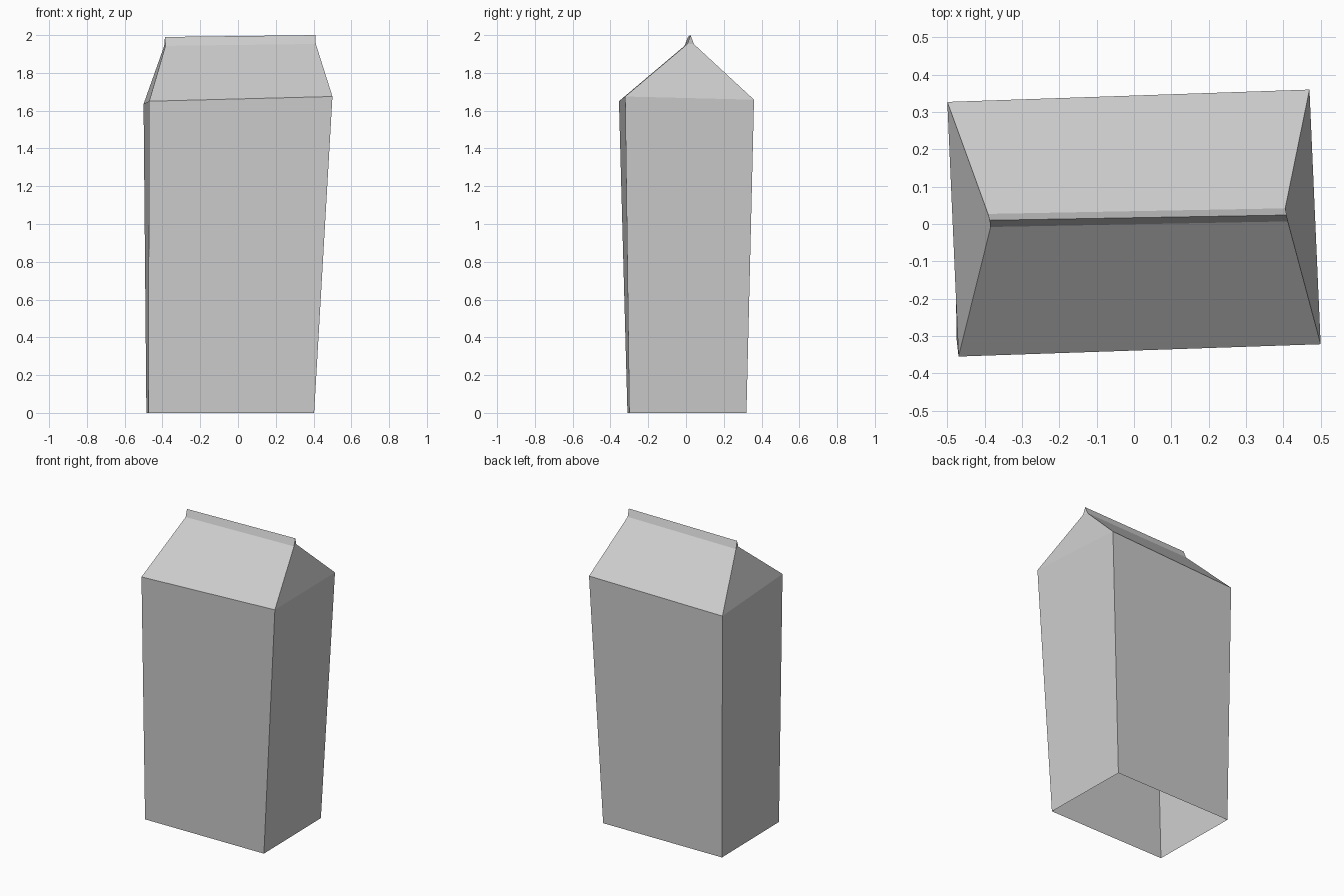
import bpy, bmesh

default = bpy.data.objects.get("Cube")
if default:
    bpy.data.objects.remove(default, do_unlink=True)

card = bpy.data.materials.new("light grey card")
card.use_nodes = True
colour = (0.61, 0.61, 0.61, 1)
card.diffuse_color = colour
card.node_tree.nodes["Principled BSDF"].inputs["Base Color"].default_value = colour


def loft(name, lower, upper):
    """Join two four-cornered rings with walls, leaving both ends open."""
    bm = bmesh.new()
    a, b = ([bm.verts.new(p) for p in ring] for ring in (lower, upper))
    for i in range(4):
        j = (i + 1) % 4
        bm.faces.new((a[i], a[j], b[j], b[i]))
    # Corners that meet along the seam merge, so its ends become triangles
    bmesh.ops.remove_doubles(bm, verts=bm.verts, dist=0.0005)
    mesh = bpy.data.meshes.new(name)
    bm.to_mesh(mesh)
    bm.free()
    mesh.materials.append(card)
    obj = bpy.data.objects.new(name, mesh)
    bpy.context.collection.objects.link(obj)


# Rings run front left, front right, back right, back left as seen from the front
base = [(-0.475, -0.31, 0), (0.403, -0.30, 0), (0.393, 0.32, 0), (-0.485, 0.31, 0)]
shoulder = [(-0.47, -0.355, 1.65), (0.50, -0.322, 1.675),
            (0.47, 0.36, 1.658), (-0.50, 0.327, 1.635)]
neck = [(-0.384, -0.008, 1.943), (0.412, 0.007, 1.953),
        (0.405, 0.042, 1.952), (-0.391, 0.027, 1.942)]
ridge_left, ridge_right = (-0.387, 0.01, 1.99), (0.409, 0.024, 2.0)

loft("carton_body", base, shoulder)
loft("gable_roof", shoulder, neck)
loft("top_seam", neck, [ridge_left, ridge_right, ridge_right, ridge_left])
